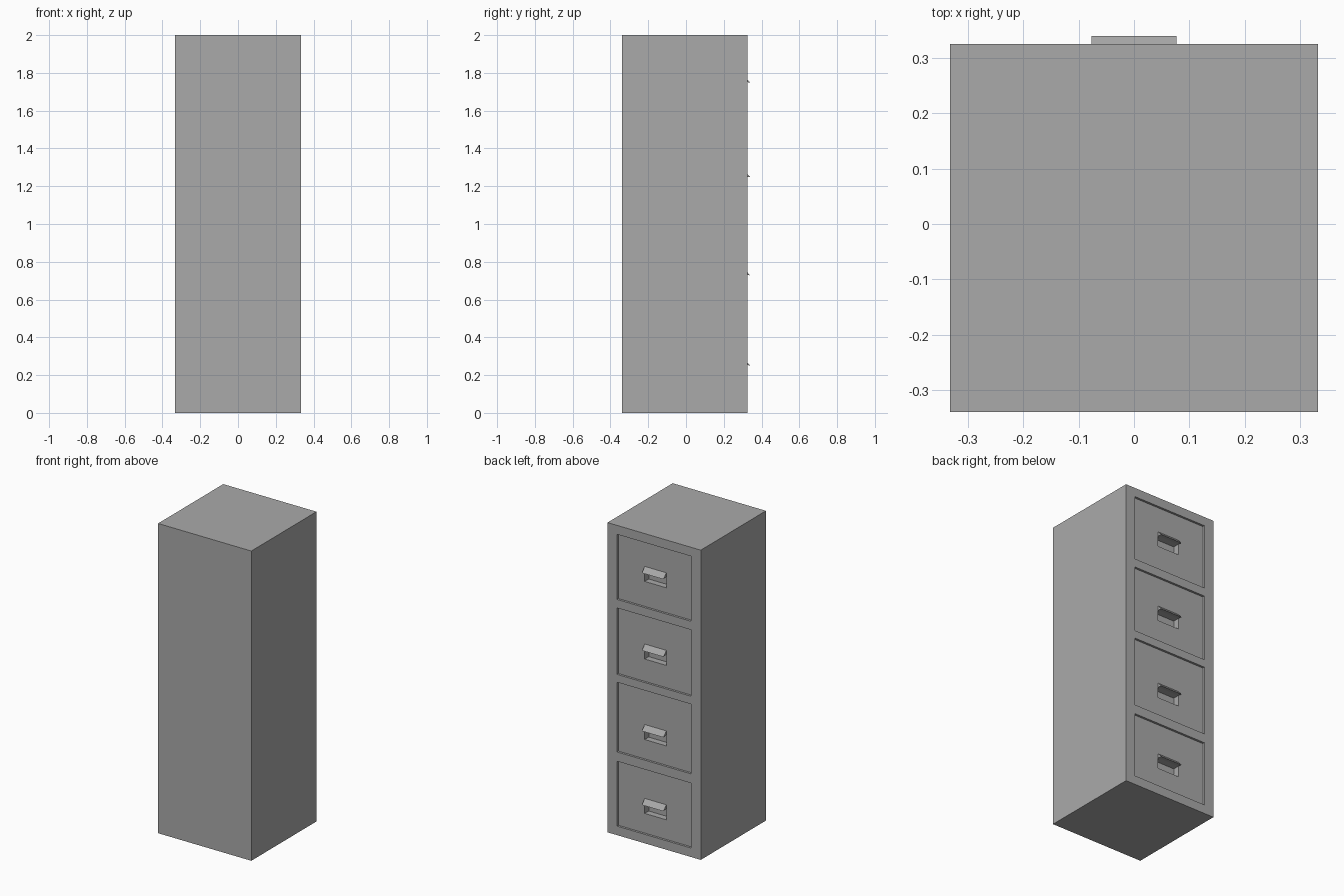
import bpy, bmesh

if "Cube" in bpy.data.objects:
    bpy.data.objects.remove(bpy.data.objects["Cube"])

W = 0.333
BACK, FRONT, PANEL, POCKET = -0.34, 0.325, 0.311, 0.27
PW, HW = 0.265, 0.077
# (drawer bottom, drawer top, handle lip height)
DRAWERS = [(0.058, 0.477, 0.255), (0.537, 0.987, 0.732),
           (1.038, 1.467, 1.252), (1.522, 1.942, 1.753)]

grey = bpy.data.materials.new("cabinet grey")
grey.diffuse_color = (0.4, 0.4, 0.4, 1)
grey.use_nodes = True
grey.node_tree.nodes["Principled BSDF"].inputs["Base Color"].default_value = grey.diffuse_color


def finish(name, bm):
    bmesh.ops.remove_doubles(bm, verts=bm.verts, dist=1e-5)
    bmesh.ops.recalc_face_normals(bm, faces=bm.faces)
    me = bpy.data.meshes.new(name)
    bm.to_mesh(me)
    bm.free()
    me.materials.append(grey)
    ob = bpy.data.objects.new(name, me)
    bpy.context.collection.objects.link(ob)


def quad(bm, *pts):
    bm.faces.new([bm.verts.new(p) for p in pts])


# Cabinet: closed solid whose drawer side is stepped back by a depth rule
xs = [-W, -PW, -HW, HW, PW, W]
zs = sorted([0, 2] + [z for b, t, h in DRAWERS for z in (b, h - 0.07, h, t)])


def depth(x, z):
    for b, t, h in DRAWERS:
        if b < z < t and abs(x) < PW:
            return POCKET if abs(x) < HW and h - 0.07 < z < h else PANEL
    return FRONT


bm = bmesh.new()
cols, rows = list(zip(xs, xs[1:])), list(zip(zs, zs[1:]))
D = [[depth((a + b) / 2, (c + d) / 2) for c, d in rows] for a, b in cols]
for i, (a, b) in enumerate(cols):
    for j, (c, d) in enumerate(rows):
        y = D[i][j]
        quad(bm, (a, y, c), (b, y, c), (b, y, d), (a, y, d))
        quad(bm, (a, BACK, c), (b, BACK, c), (b, BACK, d), (a, BACK, d))
        # step walls to the next cell sideways and upwards
        if i + 1 < len(cols) and D[i + 1][j] != y:
            n = D[i + 1][j]
            quad(bm, (b, y, c), (b, n, c), (b, n, d), (b, y, d))
        if j + 1 < len(rows) and D[i][j + 1] != y:
            n = D[i][j + 1]
            quad(bm, (a, y, d), (b, y, d), (b, n, d), (a, n, d))
    for z in (0, 2):
        quad(bm, (a, BACK, z), (b, BACK, z), (b, FRONT, z), (a, FRONT, z))
for c, d in rows:
    for x in (-W, W):
        quad(bm, (x, BACK, c), (x, FRONT, c), (x, FRONT, d), (x, BACK, d))
finish("cabinet", bm)

# Handles: sloped wedge hoods above the finger pockets
for k, (b, t, h) in enumerate(DRAWERS):
    bm = bmesh.new()
    prof = [(PANEL, h), (0.34, h - 0.004), (PANEL, h + 0.027)]
    ends = [[bm.verts.new((x, y, z)) for y, z in prof] for x in (-HW, HW)]
    for e in ends:
        bm.faces.new(e)
    for i in range(3):
        n = (i + 1) % 3
        bm.faces.new((ends[0][i], ends[0][n], ends[1][n], ends[1][i]))
    finish(f"drawer_handle_{k + 1}", bm)
